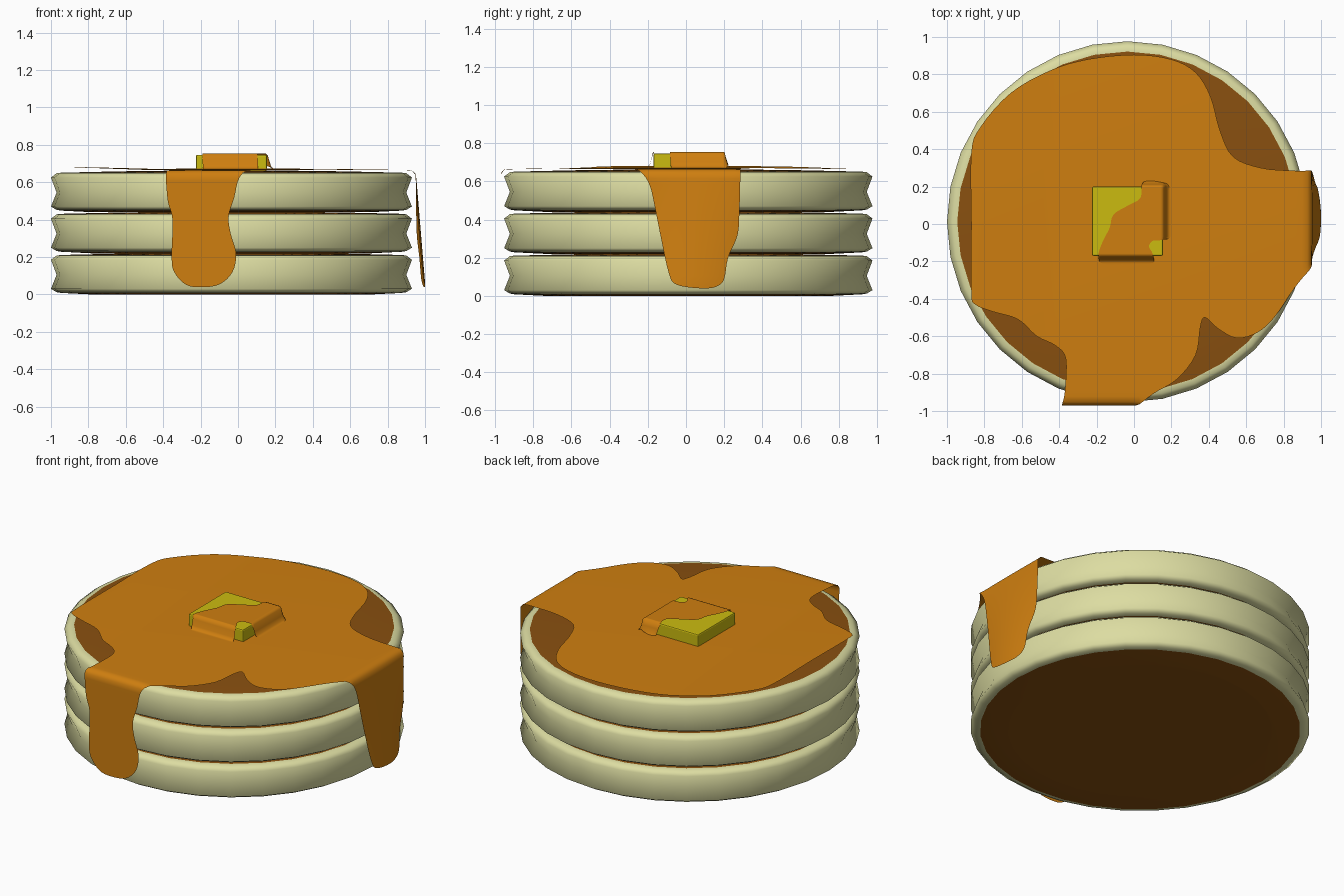
import bpy, bmesh, math
from mathutils import Vector, geometry

if "Cube" in bpy.data.objects:
    bpy.data.objects.remove(bpy.data.objects["Cube"])

def material(name, rgb):
    m = bpy.data.materials.new(name)
    m.diffuse_color = (*rgb, 1)
    m.use_nodes = True
    m.node_tree.nodes["Principled BSDF"].inputs["Base Color"].default_value = m.diffuse_color
    return m

cream = material("cream", (0.72, 0.72, 0.36))
brown = material("brown", (0.25, 0.08, 0.005))
orange = material("syrup_orange", (0.62, 0.21, 0.005))
yellow = material("butter_yellow", (0.60, 0.50, 0.005))

def make_object(name, bm, mats):
    me = bpy.data.meshes.new(name)
    bm.to_mesh(me)
    bm.free()
    ob = bpy.data.objects.new(name, me)
    bpy.context.collection.objects.link(ob)
    for m in mats:
        me.materials.append(m)
    return ob

# Pancakes: lathed 32-sided profile with a grooved rim, browned faces
PROFILE = [(0.75, 0.0), (0.91, 0.008), (0.935, 0.012), (0.965, 0.03), (0.935, 0.105),
           (0.965, 0.185), (0.935, 0.208), (0.91, 0.211), (0.6, 0.218), (0.3, 0.222)]
BROWN_ROWS = (0, 7, 8)

def pancake(name, z0, n=32):
    bm = bmesh.new()
    rings = [[bm.verts.new((-0.035 + r * math.cos(2 * math.pi * i / n),
                            0.012 + r * math.sin(2 * math.pi * i / n), z0 + z))
              for i in range(n)] for r, z in PROFILE]
    for row, (a, b) in enumerate(zip(rings, rings[1:])):
        for i in range(n):
            j = (i + 1) % n
            f = bm.faces.new((a[i], a[j], b[j], b[i]))
            f.smooth = True
            f.material_index = 1 if row in BROWN_ROWS else 0
    for ring in (rings[0][::-1], rings[-1]):
        bm.faces.new(ring).material_index = 1
    return make_object(name, bm, [cream, brown])

for k, name in enumerate(("bottom_pancake", "middle_pancake", "top_pancake")):
    pancake(name, 0.22 * k)

# Butter pat
bm = bmesh.new()
bmesh.ops.create_cube(bm, size=1)
bmesh.ops.scale(bm, vec=(0.38, 0.37, 0.085), verts=bm.verts)
bmesh.ops.translate(bm, vec=(-0.035, 0.015, 0.704), verts=bm.verts)
bmesh.ops.bevel(bm, geom=bm.edges[:], offset=0.008, segments=2, profile=0.5, affect='EDGES')
make_object("butter", bm, [yellow])

# Helpers for syrup sheets
def spline(pts, steps=4):
    out, n = [], len(pts)
    for i in range(n):
        p0, p1, p2, p3 = (Vector(pts[(i + k) % n]) for k in (-1, 0, 1, 2))
        for s in range(steps):
            t = s / steps
            out.append(0.5 * (2 * p1 + (p2 - p0) * t + (2 * p0 - 5 * p1 + 4 * p2 - p3) * t * t
                              + (3 * p1 - p0 - 3 * p2 + p3) * t ** 3))
    return out

def inside(p, poly):
    hit = False
    for a, b in zip(poly, poly[1:] + poly[:1]):
        if (a.y > p.y) != (b.y > p.y) and p.x < a.x + (p.y - a.y) / (b.y - a.y) * (b.x - a.x):
            hit = not hit
    return hit

def sheet(name, outline, step, shape):
    xs, ys = [p.x for p in outline], [p.y for p in outline]
    pts = list(outline)
    for i in range(int((max(xs) - min(xs)) / step) + 1):
        for j in range(int((max(ys) - min(ys)) / step) + 1):
            p = Vector((min(xs) + i * step, min(ys) + j * step))
            if inside(p, outline):
                pts.append(p)
    n = len(outline)
    edges = [(i, (i + 1) % n) for i in range(n)]
    co, _, faces, *_ = geometry.delaunay_2d_cdt(pts, edges, [], 0, 1e-5)
    bm = bmesh.new()
    vs = [bm.verts.new(shape(c)) for c in co]
    for f in faces:
        if inside(sum((co[i] for i in f), Vector((0, 0))) / len(f), outline):
            bm.faces.new([vs[i] for i in f]).smooth = True
    bmesh.ops.delete(bm, geom=[v for v in bm.verts if not v.link_faces], context='VERTS')
    return make_object(name, bm, [orange])

def bend(d, r=0.03):
    """Outward travel and drop after d units past the start of the fold."""
    if d <= 0:
        return d, 0
    if d < r * math.pi / 2:
        return r * math.sin(d / r), r * (1 - math.cos(d / r))
    return r, r + d - r * math.pi / 2

def base_height(x, y):
    lift = max(0, min(1, (-x - 0.45) / 0.4))
    return 0.673 - 0.010 * min(1, x * x + y * y) + 0.015 * lift

def fold(c):
    dx, drop_x = bend(c.x - 0.92)
    dy, drop_y = bend(-0.94 - c.y)
    x, y = 0.92 + dx, -0.94 - dy
    z = base_height(x, y) - drop_x - drop_y
    if drop_x > 0:
        x += 0.05 * min(1, drop_x / 0.6) * max(0, 1 - ((y - 0.03) / 0.27) ** 2)
    return x, y, z

# Syrup pool and its two drips, outlined flat and then folded over the rim
back = [(-0.25, 0.88), (0, 0.905), (0.2, 0.88), (0.33, 0.81), (0.41, 0.68), (0.46, 0.5),
        (0.53, 0.36), (0.68, 0.30), (0.85, 0.285)]
right_drip = [(0.285, 0.64), (0.28, 0.45), (0.27, 0.32), (0.22, 0.2), (0.2, 0.09), (0.16, 0.05),
              (0.08, 0.04), (-0.05, 0.06), (-0.09, 0.12), (-0.13, 0.3), (-0.16, 0.45),
              (-0.19, 0.58), (-0.24, 0.655)]
front_right = [(0.86, -0.34), (0.75, -0.5), (0.66, -0.58), (0.55, -0.61), (0.45, -0.56),
               (0.38, -0.5), (0.355, -0.55), (0.33, -0.7), (0.23, -0.83), (0.1, -0.91)]
front_drip = [(0.01, 0.63), (-0.02, 0.52), (-0.05, 0.42), (-0.04, 0.33), (-0.01, 0.22),
              (-0.03, 0.12), (-0.1, 0.055), (-0.2, 0.04), (-0.28, 0.055), (-0.34, 0.12),
              (-0.355, 0.2), (-0.35, 0.4), (-0.375, 0.5), (-0.385, 0.64)]
left = [(-0.37, -0.9), (-0.365, -0.72), (-0.42, -0.65), (-0.52, -0.6), (-0.62, -0.51),
        (-0.75, -0.47), (-0.85, -0.43), (-0.87, -0.36), (-0.87, 0.0), (-0.87, 0.38),
        (-0.82, 0.52), (-0.66, 0.7), (-0.45, 0.82)]
outline = (back + [(1.602 - z, y) for y, z in right_drip] + front_right
           + [(x, z - 1.622) for x, z in front_drip] + left)
sheet("syrup_pool", spline(outline), 0.03, fold)

# Syrup running over the butter
def drape(c):
    d = math.hypot(max(0, abs(c.x + 0.035) - 0.19), max(0, abs(c.y - 0.015) - 0.185))
    t = max(0, min(1, (d - 0.003) / 0.03))
    low = base_height(c.x, c.y)
    return c.x, c.y, low + (0.753 - low) * (1 - t) ** 2

cap = [(0.05, 0.225), (0.16, 0.22), (0.19, 0.19), (0.2, 0.08), (0.2, -0.06), (0.15, -0.085),
       (0.1, -0.09), (0.08, -0.12), (0.1, -0.16), (0.1, -0.21), (0, -0.215), (-0.16, -0.215),
       (-0.19, -0.17), (-0.17, -0.1), (-0.13, -0.02), (-0.11, 0.05), (-0.03, 0.1), (0.035, 0.14)]
sheet("syrup_over_butter", spline(cap), 0.01, drape)
